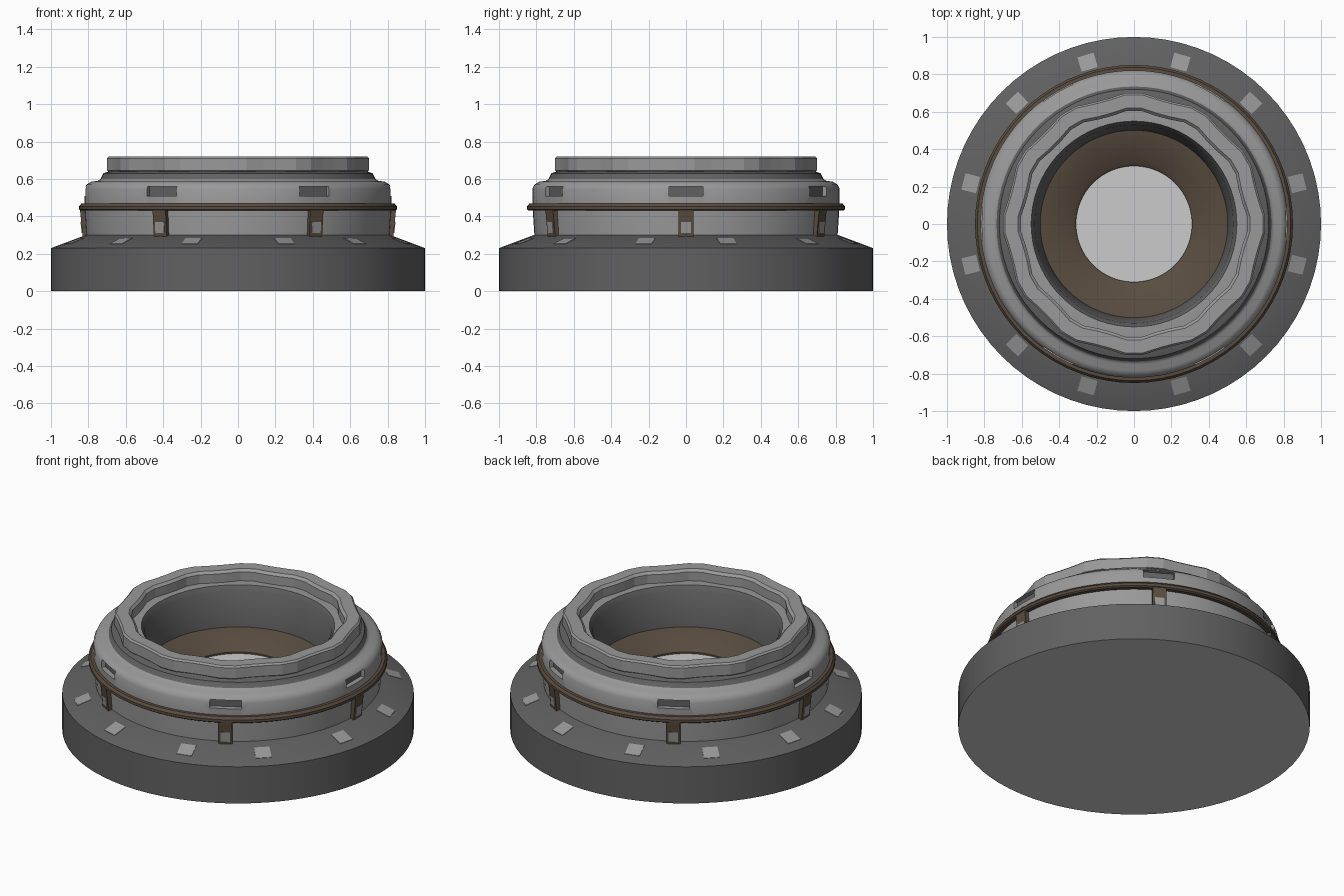
import bpy, bmesh
from math import sin, cos, pi, radians, hypot
from mathutils import Matrix, Vector

if "Cube" in bpy.data.objects:
    bpy.data.objects.remove(bpy.data.objects["Cube"])


def colour(name, r, g, b):
    m = bpy.data.materials.new(name)
    m.diffuse_color = (r, g, b, 1)
    m.use_nodes = True
    m.node_tree.nodes["Principled BSDF"].inputs["Base Color"].default_value = m.diffuse_color
    return m


brown = colour("bronze", 0.10, 0.073, 0.05)
dark = colour("dark_steel", 0.12, 0.12, 0.12)
steel = colour("steel", 0.32, 0.32, 0.325)
pale = colour("pale_steel", 0.55, 0.55, 0.55)


def smooth_by_angle(ob):
    bpy.ops.object.select_all(action='DESELECT')
    ob.select_set(True)
    bpy.context.view_layer.objects.active = ob
    bpy.ops.object.shade_smooth_by_angle(angle=radians(35))


def finish(name, bm, mat=None, smooth=True):
    bmesh.ops.recalc_face_normals(bm, faces=bm.faces)
    me = bpy.data.meshes.new(name)
    bm.to_mesh(me)
    bm.free()
    ob = bpy.data.objects.new(name, me)
    bpy.context.collection.objects.link(ob)
    if mat:
        me.materials.append(mat)
    if smooth:
        smooth_by_angle(ob)
    return ob


def recolour(ob, mat, test):
    """Give mat to the faces whose (radius, z, normal) pass the test."""
    ob.data.materials.append(mat)
    slot = len(ob.data.materials) - 1
    for p in ob.data.polygons:
        if test(hypot(p.center.x, p.center.y), p.center.z, p.normal):
            p.material_index = slot


def revolve(name, profile, n=72, mat=None, smooth=True, scale=None):
    """Closed (r, z) loop spun about z; scale(i, r) varies the radius by step."""
    bm = bmesh.new()
    rings = []
    for i in range(n):
        a = 2 * pi * (i + (0.5 if scale else 0)) / n
        rs = [scale(i, r) if scale else r for r, z in profile]
        rings.append([bm.verts.new((r * cos(a), r * sin(a), z))
                      for r, (_, z) in zip(rs, profile)])
    m = len(profile)
    for i in range(n):
        p, q = rings[i], rings[(i + 1) % n]
        for j in range(m):
            bm.faces.new((p[j], q[j], q[(j + 1) % m], p[(j + 1) % m]))
    return finish(name, bm, mat, smooth)


def radial_blocks(name, angles, section, width, mat=None):
    """(r, z) section extruded sideways, repeated at each angle."""
    bm = bmesh.new()
    for deg in angles:
        rot = Matrix.Rotation(radians(deg), 4, 'Z')
        sides = [[bm.verts.new(rot @ Vector((r, s * width / 2, z))) for r, z in section]
                 for s in (-1, 1)]
        m = len(section)
        bm.faces.new(sides[0])
        bm.faces.new(sides[1][::-1])
        for j in range(m):
            k = (j + 1) % m
            bm.faces.new((sides[0][j], sides[0][k], sides[1][k], sides[1][j]))
    return finish(name, bm, mat, False)


# chamfered base disc, paler underneath
bm = bmesh.new()
outline = [(1.0, 0), (1.0, 0.23), (0.80, 0.305)]
loops = [[bm.verts.new((r * cos(2 * pi * i / 72), r * sin(2 * pi * i / 72), z))
          for i in range(72)] for r, z in outline]
bm.faces.new(loops[0])
bm.faces.new(loops[-1])
for p, q in zip(loops, loops[1:]):
    for i in range(72):
        k = (i + 1) % 72
        bm.faces.new((p[i], p[k], q[k], q[i]))
base = finish("base", bm, dark)
recolour(base, pale, lambda r, z, n: n.z < -0.9)

# hollow body with rounded shoulder, neck and inner well
body = revolve("body", [
    (0.81, 0.29), (0.82, 0.44), (0.822, 0.545), (0.81, 0.57),
    (0.785, 0.585), (0.75, 0.59), (0.735, 0.60), (0.72, 0.63), (0.66, 0.65),
    (0.55, 0.65), (0.53, 0.62), (0.50, 0.40), (0.50, 0.29)], mat=steel)

# slots cut into the shoulder
slots = radial_blocks("slot_cutters", range(0, 360, 60),
                      [(0.79, 0.51), (0.90, 0.51), (0.90, 0.56), (0.79, 0.56)], 0.18)
mod = body.modifiers.new("slots", 'BOOLEAN')
mod.object, mod.operation, mod.solver = slots, 'DIFFERENCE', 'EXACT'
bpy.context.view_layer.objects.active = body
bpy.ops.object.modifier_apply(modifier=mod.name)
bpy.data.objects.remove(slots)
smooth_by_angle(body)
# dark neck, well wall and slot floors
recolour(body, dark, lambda r, z, n: (r < 0.545 or 0.6 < z < 0.645
                                      or (r < 0.806 and 0.5 < z < 0.56)))

# scalloped top ring: twelve shallow lobes, inner edge follows
revolve("top_ring", [(0.69, 0.635), (0.70, 0.645), (0.70, 0.71), (0.69, 0.72),
                     (0.62, 0.72), (0.605, 0.705), (0.605, 0.635)],
        n=48, mat=steel, smooth=False,
        scale=lambda i, r: r * 1.002 if (i + 1) % 4 < 2 else r - 0.015)

# bronze flange and the posts below it
revolve("flange", [(0.79, 0.43), (0.84, 0.43), (0.85, 0.437), (0.85, 0.453),
                   (0.838, 0.468), (0.79, 0.47)], mat=brown)
radial_blocks("posts", range(0, 360, 60),
              [(0.78, 0.29), (0.83, 0.29), (0.845, 0.435), (0.78, 0.435)], 0.08, brown)
radial_blocks("post_plates", range(0, 360, 60),
              [(0.81, 0.31), (0.836, 0.31), (0.842, 0.37), (0.81, 0.37)], 0.055, steel)

# small plates nearly flush with the base slope
radial_blocks("slope_plates", [60 * k + s for k in range(6) for s in (-14, 14)],
              [(0.86, 0.27), (0.94, 0.24), (0.94, 0.2545), (0.86, 0.2845)], 0.09, steel)

# bronze funnel and flat floor inside the well
revolve("inner_funnel", [(0.51, 0.41), (0.48, 0.405), (0.33, 0.355), (0.31, 0.34),
                         (0.31, 0.29), (0.51, 0.29)], mat=brown)
bm = bmesh.new()
bmesh.ops.create_cone(bm, cap_ends=True, segments=48, radius1=0.315, radius2=0.315,
                      depth=0.04, matrix=Matrix.Translation((0, 0, 0.31)))
finish("well_floor", bm)
